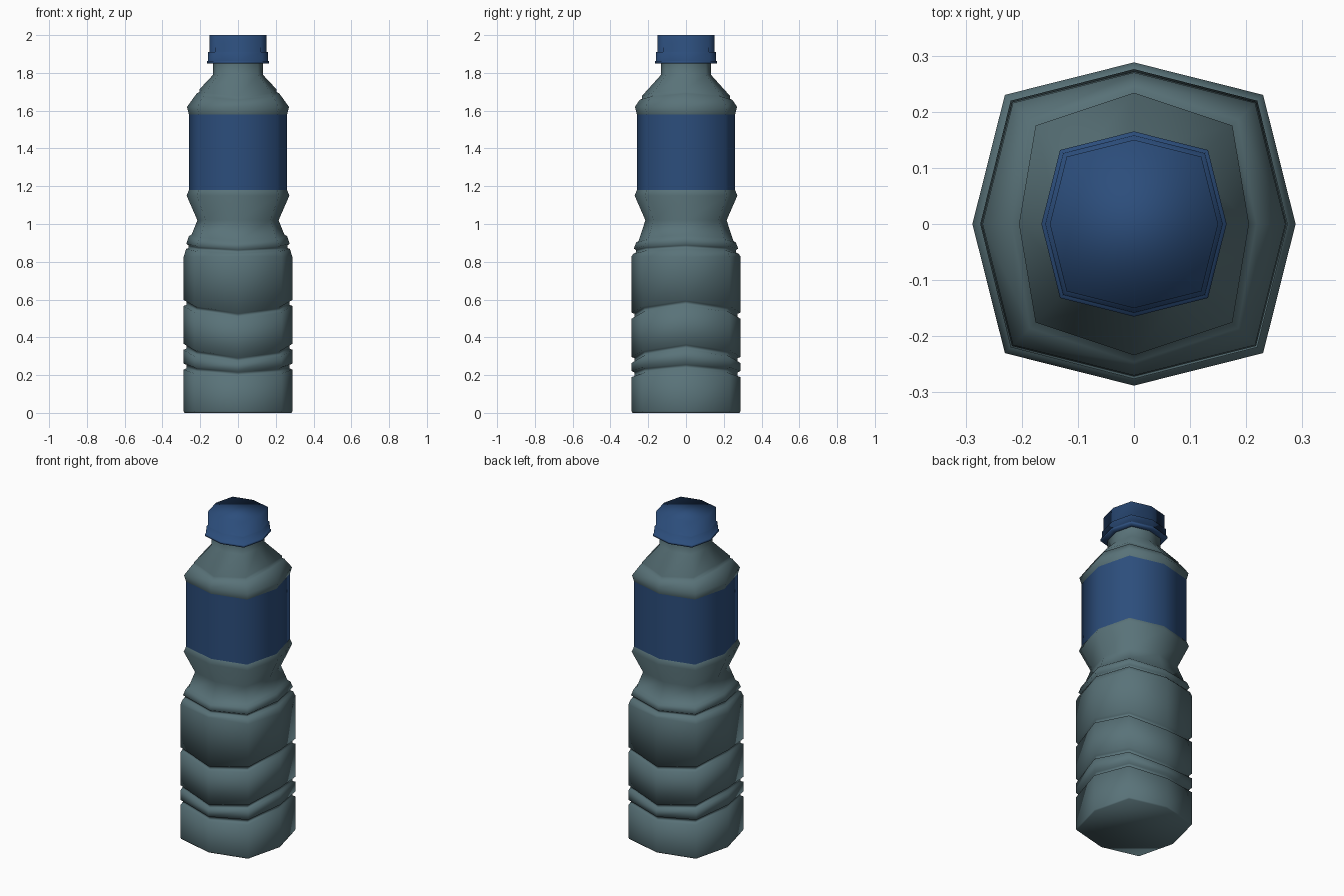
import bpy, bmesh, math

if "Cube" in bpy.data.objects:
    bpy.data.objects.remove(bpy.data.objects["Cube"])


def material(name, rgb):
    m = bpy.data.materials.new(name)
    m.diffuse_color = (*rgb, 1)
    m.use_nodes = True
    m.node_tree.nodes["Principled BSDF"].inputs["Base Color"].default_value = m.diffuse_color
    return m


def loft(name, rings, mat, bottom=False, top=False):
    """Eight-sided loft; ring = (z at x corners, z at y corners, r at x, r at y)."""
    bm = bmesh.new()
    loops = []
    for zx, zy, rx, ry in rings:
        loop = []
        for i in range(8):
            a = i * math.pi / 4
            if i % 2:
                r, z = (rx + ry) / 2 * 1.13, (zx + zy) / 2
            elif i % 4 == 0:
                r, z = rx, zx
            else:
                r, z = ry, zy
            loop.append(bm.verts.new((r * math.cos(a), r * math.sin(a), z)))
        loops.append(loop)
    for a, b in zip(loops, loops[1:]):
        for i in range(8):
            j = (i + 1) % 8
            bm.faces.new((a[i], a[j], b[j], b[i]))
    if bottom:
        bm.faces.new(loops[0][::-1])
    if top:
        bm.faces.new(loops[-1])
    for f in bm.faces:
        f.smooth = True
    me = bpy.data.meshes.new(name)
    bm.to_mesh(me)
    bm.free()
    me.materials.append(mat)
    ob = bpy.data.objects.new(name, me)
    bpy.context.collection.objects.link(ob)
    return ob


def level(z, r):
    return (z, z, r, r)


def groove(zx, zy, r=0.288, half=0.016, depth=0.015):
    """Wavy groove, high on the sides and low at front and back."""
    return [(zx + d, zy + d, q, q) for d, q in
            ((-half, r), (-half * 0.6, r - depth), (half * 0.6, r - depth), (half, r))]


plastic = material("plastic", (0.10, 0.17, 0.19))
blue = material("blue", (0.025, 0.075, 0.20))

# lower body with three wavy grooves, ridge and waist
body = [level(0, 0.284), level(0.008, 0.288)]
for zx, zy in ((0.245, 0.205), (0.35, 0.28), (0.582, 0.515)):
    body += groove(zx, zy)
body += [(0.825, 0.83, 0.288, 0.288), (0.868, 0.843, 0.275, 0.278),
         (0.873, 0.85, 0.262, 0.264), (0.887, 0.862, 0.262, 0.264),
         (0.895, 0.87, 0.274, 0.276), (0.935, 0.90, 0.260, 0.265),
         (0.945, 0.912, 0.245, 0.25),
         level(1.02, 0.215), level(1.15, 0.272), level(1.18, 0.26)]
loft("lower_body", body, plastic, bottom=True)

# label band
loft("label", [level(1.18, 0.26), level(1.58, 0.26)], blue)

# shoulder with stepped wavy line, and neck
loft("shoulder", [level(1.58, 0.26), level(1.62, 0.27),
                  (1.692, 1.657, 0.218, 0.246), (1.698, 1.662, 0.205, 0.234),
                  (1.712, 1.677, 0.205, 0.234),
                  level(1.79, 0.132), level(1.855, 0.132)], plastic)

# screw cap with tamper ring
loft("cap", [level(1.85, 0.13), level(1.85, 0.165), level(1.863, 0.165),
             level(1.863, 0.160), level(1.91, 0.158), level(1.912, 0.151),
             level(2.0, 0.150)], blue, top=True)
